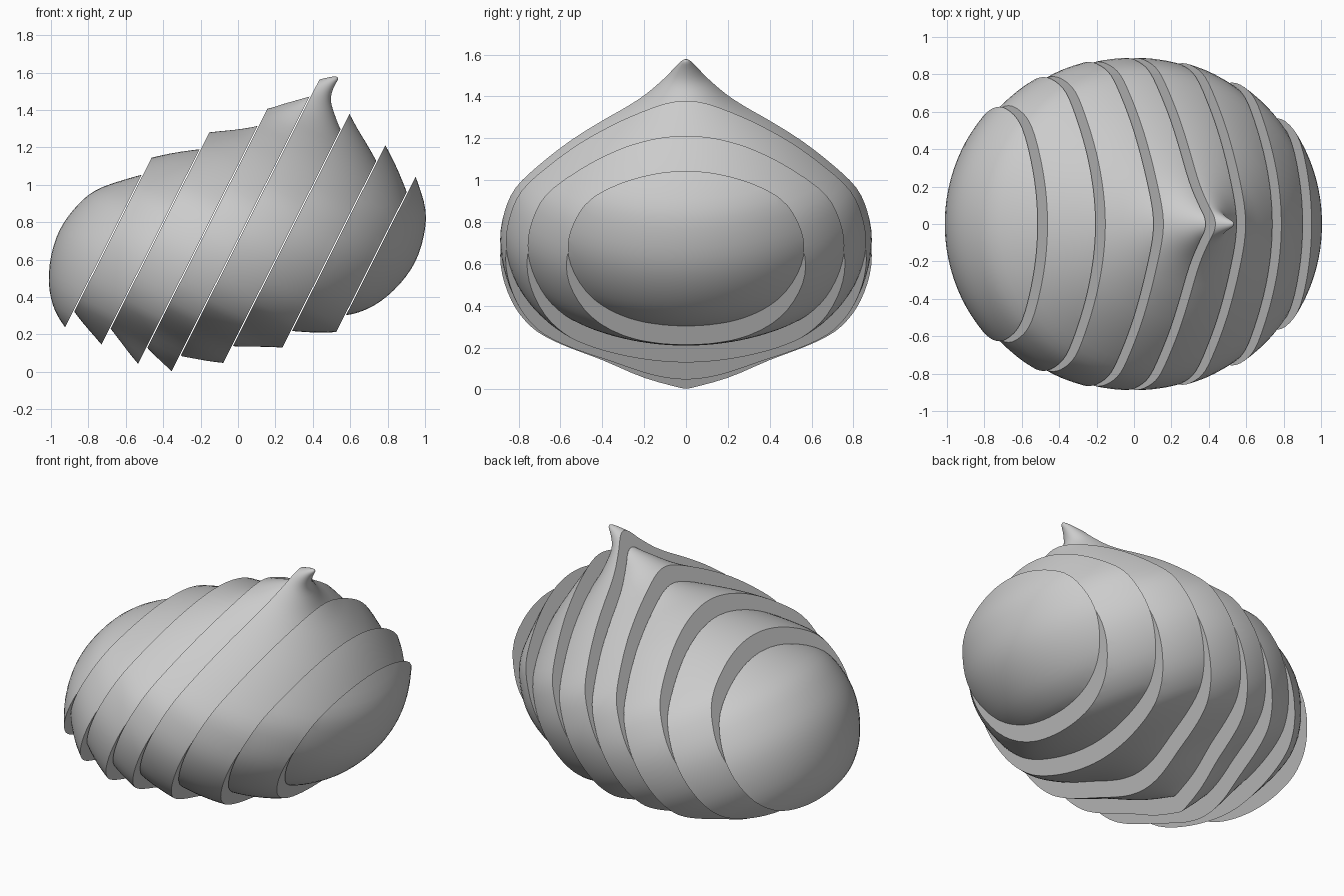
import bpy, bmesh, math
from mathutils import Vector, Matrix

if "Cube" in bpy.data.objects:
    bpy.data.objects.remove(bpy.data.objects["Cube"])

SEG = 96
CENTRE = -0.305                       # bulb axis, measured across the slices
CUTS = [-0.930, -0.715, -0.494, -0.316, -0.089, 0.157, 0.377]
SLIDE = 0.10                          # each slice slides this far past the last
GAP = 0.003

# bulb profile: radius, height along the axis
PROFILE = [(0, -.16), (.2, -.098), (.4, -.003), (.55, .06), (.66, .115), (.74, .175),
           (.815, .275), (.868, .41), (.888, .55), (.868, .69), (.815, .82),
           (.7, .945), (.55, 1.075), (.4, 1.18), (.29, 1.25), (.2, 1.315),
           (.125, 1.385), (.08, 1.435), (.045, 1.49), (.018, 1.535), (0, 1.548)]

grey = bpy.data.materials.new("plain grey")
grey.diffuse_color = (0.6, 0.6, 0.6, 1)
grey.use_nodes = True
grey.node_tree.nodes["Principled BSDF"].inputs["Base Color"].default_value = grey.diffuse_color


def smooth_profile(pts, steps=3):
    out = []
    for i in range(len(pts) - 1):
        p0, p1 = Vector(pts[max(i - 1, 0)]), Vector(pts[i])
        p2, p3 = Vector(pts[i + 1]), Vector(pts[min(i + 2, len(pts) - 1)])
        for k in range(steps):
            u = k / steps
            out.append(0.5 * (2 * p1 + (p2 - p0) * u + (2 * p0 - 5 * p1 + 4 * p2 - p3) * u * u
                              + (3 * p1 - p0 - 3 * p2 + p3) * u ** 3))
    out.append(Vector(pts[-1]))
    return out


def bend(t):
    # the stem tip leans over
    return 0.07 * (max(t - 1.39, 0) / 0.155) ** 1.6


def make_bulb():
    bm = bmesh.new()
    prof = smooth_profile(PROFILE)
    bottom = bm.verts.new((CENTRE, 0, prof[0].y))
    top = bm.verts.new((CENTRE + bend(prof[-1].y), 0, prof[-1].y))
    rings = []
    for r, t in prof[1:-1]:
        rings.append([bm.verts.new((CENTRE + bend(t) + r * math.cos(a), r * math.sin(a), t))
                      for a in [2 * math.pi * (k + .5) / SEG for k in range(SEG)]])
    for k in range(SEG):
        j = (k + 1) % SEG
        bm.faces.new((bottom, rings[0][j], rings[0][k]))
        bm.faces.new((top, rings[-1][k], rings[-1][j]))
        for a, b in zip(rings, rings[1:]):
            bm.faces.new((a[k], a[j], b[j], b[k]))
    return bm


def cut(bm, offset, side):
    # cut the bulb at an offset, keep one side and cap it
    res = bmesh.ops.bisect_plane(bm, geom=bm.verts[:] + bm.edges[:] + bm.faces[:], dist=1e-6,
                                 plane_co=(offset, 0, 0), plane_no=(side, 0, 0), clear_outer=True)
    edges = [e for e in res["geom_cut"] if isinstance(e, bmesh.types.BMEdge) and e.is_boundary]
    bmesh.ops.holes_fill(bm, edges=edges, sides=0)


# tilt so the axis leans towards +x
TILT = Matrix.Rotation(math.atan2(1, 1.99), 4, 'Y')

for i in range(8):
    bm = make_bulb()
    if i > 0:
        cut(bm, CUTS[i - 1] + GAP, -1)
    if i < 7:
        cut(bm, CUTS[i] - GAP, 1)
    bmesh.ops.translate(bm, verts=bm.verts, vec=(0, 0, SLIDE * (i - 3)))
    bmesh.ops.transform(bm, matrix=TILT, verts=bm.verts)
    bmesh.ops.recalc_face_normals(bm, faces=bm.faces)
    me = bpy.data.meshes.new(f"bulb_slice_{i + 1}")
    bm.to_mesh(me)
    bm.free()
    me.materials.append(grey)
    ob = bpy.data.objects.new(f"bulb_slice_{i + 1}", me)
    bpy.context.collection.objects.link(ob)
    bpy.ops.object.select_all(action='DESELECT')
    ob.select_set(True)
    bpy.context.view_layer.objects.active = ob
    bpy.ops.object.shade_smooth_by_angle(angle=math.radians(35))
